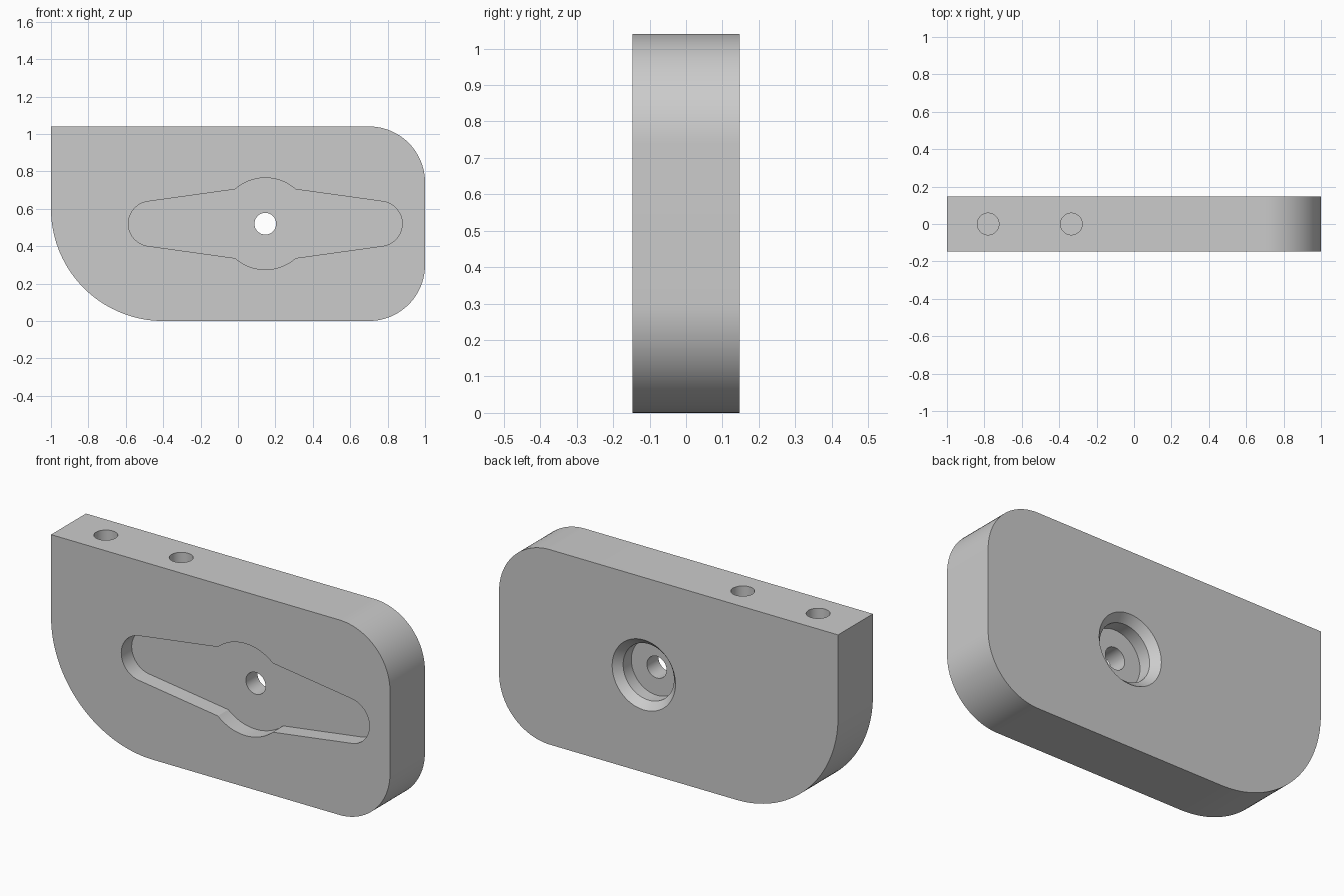
import bpy, bmesh
from math import sin, cos, pi, radians, atan2
from mathutils import Matrix, Vector

old = bpy.data.objects.get("Cube")
if old:
    bpy.data.objects.remove(old, do_unlink=True)

HALF = 0.147      # half thickness
TOP = 1.04        # height
CX, CZ = 0.146, 0.52   # centre of the pivot hole

grey = bpy.data.materials.new("plain grey")
grey.use_nodes = True
grey.diffuse_color = (0.6, 0.6, 0.6, 1)
grey.node_tree.nodes["Principled BSDF"].inputs["Base Color"].default_value = (0.6, 0.6, 0.6, 1)


def arc(x, z, r, start, end, steps=24):
    """Points along an arc in the xz plane, angles in degrees."""
    angles = [radians(start + (end - start) * i / steps) for i in range(steps + 1)]
    return [(x + r * cos(a), z + r * sin(a)) for a in angles]


def make_object(name, bm):
    bmesh.ops.recalc_face_normals(bm, faces=bm.faces)
    mesh = bpy.data.meshes.new(name)
    bm.to_mesh(mesh)
    bm.free()
    mesh.materials.append(grey)
    obj = bpy.data.objects.new(name, mesh)
    bpy.context.collection.objects.link(obj)
    return obj


def slab(name, outline, y0, y1):
    """Extrude an xz outline from y0 to y1."""
    bm = bmesh.new()
    face = bm.faces.new([bm.verts.new((x, y0, z)) for x, z in outline])
    result = bmesh.ops.extrude_face_region(bm, geom=[face])
    verts = [v for v in result["geom"] if isinstance(v, bmesh.types.BMVert)]
    bmesh.ops.translate(bm, verts=verts, vec=(0, y1 - y0, 0))
    return make_object(name, bm)


def bore(name, start, direction, depth, r1, r2):
    """Round cutter running from start, with radius r1 going to r2."""
    bm = bmesh.new()
    direction = Vector(direction)
    turn = direction.to_track_quat("Z", "Y").to_matrix().to_4x4()
    place = Matrix.Translation(Vector(start) + direction * depth / 2)
    bmesh.ops.create_cone(bm, cap_ends=True, segments=64, radius1=r1,
                          radius2=r2, depth=depth, matrix=place @ turn)
    return make_object(name, bm)


# Block with one square corner, two round corners and one large round corner
outline = [(-1, TOP)]
outline += arc(-0.4, 0.6, 0.6, 180, 270, 40)
outline += arc(0.7, 0.3, 0.3, 270, 360)
outline += arc(0.7, TOP - 0.3, 0.3, 0, 90)
block = slab("block", outline, -HALF, HALF)

# Recess: round middle with two tapering arms
ARM, END_R, MID_R = 0.612, 0.12, 0.245
tilt = 8.0
join = math_angle = atan2(0.184, 0.162) * 180 / pi
quarter = arc(ARM, 0, END_R, 0, 90 - tilt, 16) + arc(0, 0, MID_R, join, 90, 16)
upper = quarter + [(-x, z) for x, z in reversed(quarter[:-1])]
lower = [(-x, -z) for x, z in upper[1:-1]]
recess = [(CX + x, CZ + z) for x, z in upper + [(-ARM - END_R, 0)] + lower]
recess = [p for i, p in enumerate(recess) if (Vector(p) - Vector(recess[i - 1])).length > 1e-5]

cutters = [
    slab("recess_cutter", recess, -HALF - 0.1, -HALF + 0.088),
    bore("pivot_hole_cutter", (CX, -0.3, CZ), (0, 1, 0), 0.6, 0.058, 0.058),
    bore("counterbore_cutter", (CX, HALF + 0.1, CZ), (0, -1, 0), 0.209, 0.15, 0.15),
    bore("chamfer_cutter", (CX, HALF + 0.01, CZ), (0, -1, 0), 0.05, 0.196, 0.15),
]
for x in (-0.78, -0.335):
    cutters.append(bore("top_hole_cutter", (x, 0, TOP + 0.1), (0, 0, -1), 0.4, 0.058, 0.058))

# Cut everything out of the block
bpy.context.view_layer.objects.active = block
for cutter in cutters:
    mod = block.modifiers.new("cut", "BOOLEAN")
    mod.operation = "DIFFERENCE"
    mod.solver = "EXACT"
    mod.object = cutter
    bpy.ops.object.modifier_apply(modifier=mod.name)
    bpy.data.objects.remove(cutter, do_unlink=True)

for obj in bpy.context.selected_objects:
    obj.select_set(False)
block.select_set(True)
bpy.ops.object.shade_smooth_by_angle(angle=radians(25))
